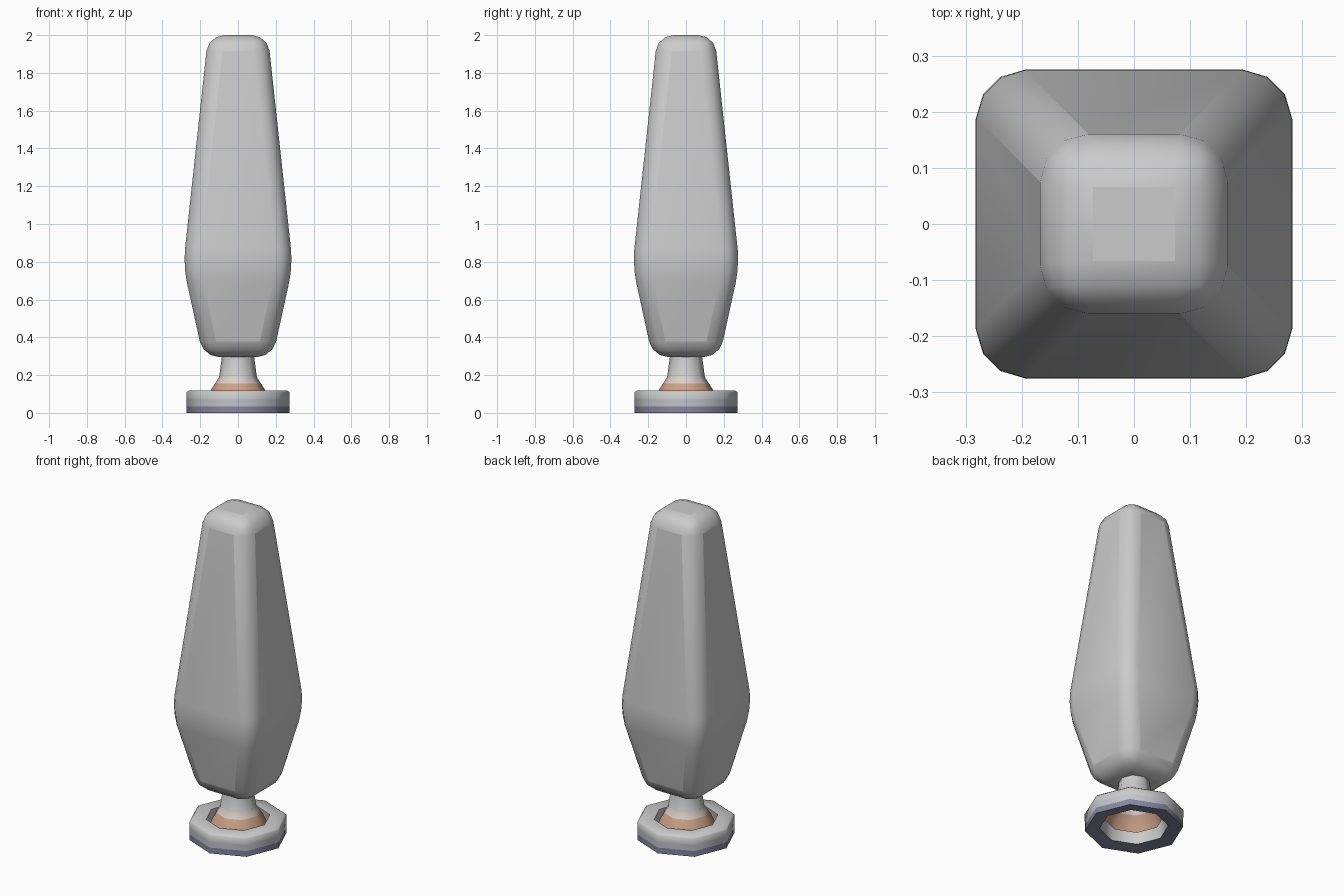
import bpy, bmesh
from math import sin, cos, pi, radians

if "Cube" in bpy.data.objects:
    bpy.data.objects.remove(bpy.data.objects["Cube"])


def material(name, rgb):
    m = bpy.data.materials.new(name)
    m.diffuse_color = (*rgb, 1)
    m.use_nodes = True
    m.node_tree.nodes["Principled BSDF"].inputs["Base Color"].default_value = m.diffuse_color
    return m


def finish(name, bm, angle, mats=()):
    bmesh.ops.recalc_face_normals(bm, faces=bm.faces)
    me = bpy.data.meshes.new(name)
    bm.to_mesh(me)
    bm.free()
    for m in mats:
        me.materials.append(m)
    ob = bpy.data.objects.new(name, me)
    bpy.context.collection.objects.link(ob)
    bpy.ops.object.select_all(action='DESELECT')
    ob.select_set(True)
    bpy.context.view_layer.objects.active = ob
    bpy.ops.object.shade_smooth_by_angle(angle=radians(angle))
    return ob


def loft(bm, loops, slots=None):
    # Bridge successive vertex loops with quads
    n = len(loops[0])
    for k, (a, b) in enumerate(zip(loops, loops[1:])):
        for i in range(n):
            j = (i + 1) % n
            f = bm.faces.new((a[i], a[j], b[j], b[i]))
            if slots:
                f.material_index = slots[k]


def octagonal(name, profile, slots, mats, closed, angle):
    bm = bmesh.new()
    loops = [[bm.verts.new((r * cos(i * pi / 4), r * sin(i * pi / 4), z))
              for i in range(8)] for r, z in profile]
    if closed:
        loops.append(loops[0])
    loft(bm, loops, slots)
    return finish(name, bm, angle, mats)


grey = material("light_grey", (0.8, 0.8, 0.8))
mid = material("mid_grey", (0.55, 0.55, 0.62))
navy = material("dark_blue_grey", (0.24, 0.24, 0.36))
brown = material("brown", (0.6, 0.36, 0.25))
pale = material("pale_brown", (0.73, 0.62, 0.56))

# Foliage: tapered box with a wide waist and rounded edges
bm = bmesh.new()
loops = [[bm.verts.new((sx * h, sy * (h - 0.007), z))
          for sx, sy in ((-1, -1), (1, -1), (1, 1), (-1, 1))]
         for h, z in ((0.184, 0.295), (0.29, 0.78), (0.158, 2.0))]
loft(bm, loops)
bm.faces.new(loops[0])
bm.faces.new(loops[-1])
foliage = finish("foliage", bm, 60)
bev = foliage.modifiers.new("rounding", 'BEVEL')
bev.width = 0.085
bev.segments = 3
bev.limit_method = 'NONE'

# Trunk: flared, open at the bottom
octagonal("trunk",
          [(0.165, 0.07), (0.144, 0.12), (0.122, 0.155), (0.1, 0.19), (0.085, 0.3), (0.082, 0.36)],
          [0, 0, 1, 2, 2], [brown, pale, grey], False, 50)

# Planter: octagonal open ring
octagonal("planter_ring",
          [(0.272, 0), (0.272, 0.035), (0.273, 0.07), (0.273, 0.108),
           (0.262, 0.118), (0.178, 0.118), (0.19, 0.012)],
          [0, 1, 2, 2, 2, 2, 0], [navy, mid, grey], True, 50)
